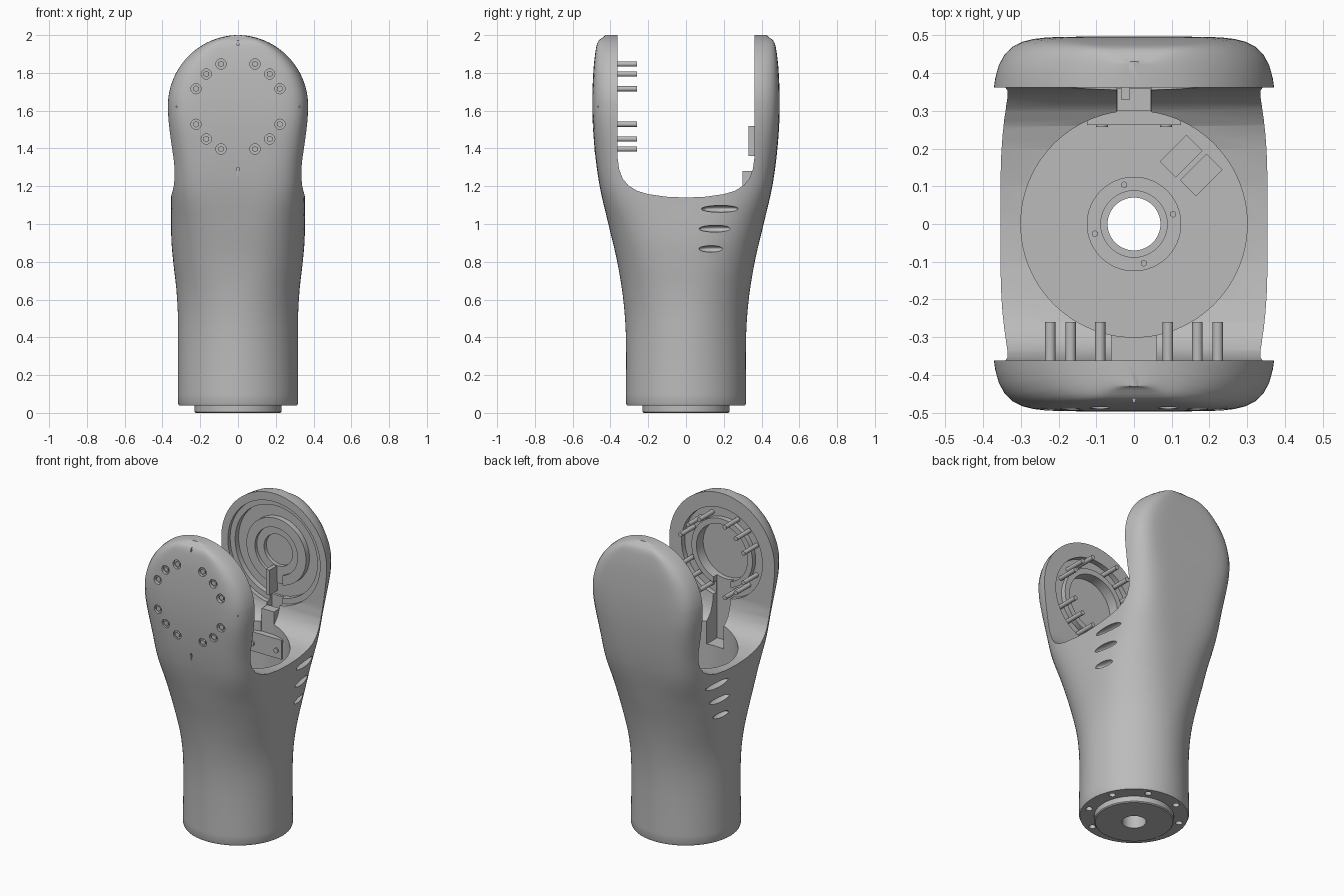
import bpy, bmesh, math
from math import sin, cos, pi, sqrt
from mathutils import Vector, Matrix

if "Cube" in bpy.data.objects:
    bpy.data.objects.remove(bpy.data.objects["Cube"])

grey = bpy.data.materials.new("satin_grey")
grey.use_nodes = True
COLOUR = (0.5, 0.5, 0.5, 1)
grey.diffuse_color = COLOUR
grey.node_tree.nodes["Principled BSDF"].inputs["Base Color"].default_value = COLOUR

HUB = 1.622      # height of the joint axis
HEAD = 0.378     # radius of the fork heads


def finish(name, bm):
    bmesh.ops.recalc_face_normals(bm, faces=bm.faces)
    mesh = bpy.data.meshes.new(name)
    bm.to_mesh(mesh)
    bm.free()
    mesh.materials.append(grey)
    ob = bpy.data.objects.new(name, mesh)
    bpy.context.collection.objects.link(ob)
    return ob


def loft(name, rings, wrap=False):
    """Skin a list of point rings, capped at the ends unless wrapped."""
    bm = bmesh.new()
    rows = [[bm.verts.new(p) for p in ring] for ring in rings]
    n = len(rows[0])
    pairs = list(zip(rows, rows[1:])) + ([(rows[-1], rows[0])] if wrap else [])
    for a, b in pairs:
        for i in range(n):
            j = (i + 1) % n
            bm.faces.new((a[i], a[j], b[j], b[i]))
    if not wrap:
        bm.faces.new(rows[0])
        bm.faces.new(rows[-1])
    return finish(name, bm)


def cylinder(name, r, start, end, sides=64):
    a, b = Vector(start), Vector(end)
    turn = Vector((0, 0, 1)).rotation_difference(b - a).to_matrix().to_4x4()
    bm = bmesh.new()
    bmesh.ops.create_cone(bm, cap_ends=True, segments=sides, radius1=r, radius2=r,
                          depth=(b - a).length,
                          matrix=Matrix.Translation((a + b) / 2) @ turn)
    return finish(name, bm)


def box(name, lo, hi, spin=0):
    lo, hi = Vector(lo), Vector(hi)
    bm = bmesh.new()
    bmesh.ops.create_cube(bm, size=1, matrix=Matrix.Translation((lo + hi) / 2)
                          @ Matrix.Rotation(spin, 4, "Z")
                          @ Matrix.Diagonal((*(hi - lo), 1)))
    return finish(name, bm)


def ring(name, profile, along_y=False, sides=64):
    """Revolve a closed (radius, height) profile about z, or about the joint axis."""
    rows = []
    for k in range(sides):
        c, s = cos(2 * pi * k / sides), sin(2 * pi * k / sides)
        rows.append([(r * c, h, HUB + r * s) if along_y else (r * c, r * s, h)
                     for r, h in profile])
    return loft(name, rows, wrap=True)


def groove(r1, r2, y1, y2):
    return ring("cutter", [(r1, y1), (r2, y1), (r2, y2), (r1, y2)], True)


def disc(r, y1, y2):
    return cylinder("cutter", r, (0, y1, HUB), (0, y2, HUB))


def cut(target, cutter):
    mod = target.modifiers.new("cut", "BOOLEAN")
    mod.operation, mod.solver, mod.object = "DIFFERENCE", "EXACT", cutter
    bpy.context.view_layer.update()
    mesh = bpy.data.meshes.new_from_object(
        target.evaluated_get(bpy.context.evaluated_depsgraph_get()))
    target.modifiers.clear()
    target.data = mesh
    bpy.data.objects.remove(cutter)


def smooth(ob, angle=32):
    bpy.ops.object.select_all(action="DESELECT")
    ob.select_set(True)
    bpy.context.view_layer.objects.active = ob
    bpy.ops.object.shade_smooth_by_angle(angle=math.radians(angle))


def curve(keys, z):
    """Smooth interpolation through (z, value) keys."""
    for i in range(len(keys) - 1):
        (z0, v0), (z1, v1) = keys[i], keys[i + 1]
        if z <= z1:
            slope = lambda k: 0 if k in (0, len(keys) - 1) else \
                (keys[k + 1][1] - keys[k - 1][1]) / (keys[k + 1][0] - keys[k - 1][0])
            t, h = (z - z0) / (z1 - z0), z1 - z0
            return (v0 * (1 + 2 * t) * (1 - t) ** 2 + v1 * t * t * (3 - 2 * t)
                    + h * (slope(i) * t * (1 - t) ** 2 - slope(i + 1) * t * t * (1 - t)))
    return keys[-1][1]


# Outer housing: round at the foot, becoming a flat-faced rounded head
width = [(0.04, .318), (0.5, .318), (0.65, .326), (0.8, .343), (0.92, .353),
         (1.15, .354), (1.3, .356), (1.45, .368), (HUB, HEAD)]
depth = [(0.04, .318), (0.4, .318), (0.6, .332), (0.8, .364), (1.0, .411), (1.2, .457),
         (1.4, .484), (1.6, .496), (1.8, .491), (1.92, .478), (1.97, .463), (2.0, .43)]
power = [(0.04, 2), (0.5, 2), (0.8, 2.4), (1.0, 3), (1.2, 4.4), (1.4, 5.5), (1.6, 7), (2.0, 7)]
levels = [0.04, 0.052] + [0.1 + 0.04 * k for k in range(38)]
levels += [HUB + HEAD * sin(a * pi / 60) for a in range(1, 30)]
SIDES = 112
rows = []
for z in levels:
    w = curve(width, z) if z <= HUB else sqrt(max(HEAD ** 2 - (z - HUB) ** 2, 0))
    d, n = curve(depth, z), curve(power, z)
    trim = 0.985 if z == 0.04 else 1
    row = []
    for k in range(SIDES):
        c, s = cos(2 * pi * k / SIDES), sin(2 * pi * k / SIDES)
        r = trim / (abs(c) ** n + abs(s) ** n) ** (1 / n)
        row.append((w * r * c, d * r * s, z))
    rows.append(row)
housing = loft("housing", rows)

# Fork opening
half = [(0, 1.14), (.1, 1.144), (.2, 1.158), (.26, 1.176), (.305, 1.204),
        (.335, 1.24), (.354, 1.29), (.362, 1.35), (.362, 2.2)]
opening = [(-y, z) for y, z in reversed(half[1:])] + half
cut(housing, loft("cutter", [[(x, y, z) for y, z in opening] for x in (-1, 1)]))

# Bore down the arm and the cable hole through the floor
cut(housing, cylinder("cutter", .3, (0, 0, .1), (0, 0, 1.5), 96))
cut(housing, cylinder("cutter", .07, (0, 0, -.1), (0, 0, .3)))

# Stepped seat in the back head
cut(housing, disc(.325, .2, .385))
cut(housing, groove(.21, .29, .3, .42))
cut(housing, disc(.15, .2, .405))
cut(housing, disc(.1, .2, .43))
cut(housing, box("cutter", (-.045, .25, 1.05), (.045, .405, HUB)))

# Bolt groove, central cup and cable channel in the front head
cut(housing, groove(.215, .285, -.395, -.2))
cut(housing, disc(.18, -.43, -.2))
cut(housing, box("cutter", (-.06, -.4, 1.05), (.06, -.25, HUB)))

# Bolts in counterbored holes around the front head
quarter = [(.09, .225), (.168, .172), (.222, .094)]
spots = [(sx * x, HUB + sz * z) for x, z in quarter for sx in (-1, 1) for sz in (-1, 1)]
for x, z in spots:
    cut(housing, cylinder("cutter", .027, (x, -.6, z), (x, -.472, z), 20))
for i, (x, z) in enumerate(spots):
    smooth(cylinder(f"bolt_{i + 1}", .014, (x, -.41, z), (x, -.26, z), 16))
    smooth(ring_head := cylinder(f"bolt_head_{i + 1}", .017, (x, -.484, z), (x, -.46, z), 6))

# Alignment notches on the front head
for dx, dz in ((0, 1), (0, -1), (1, 0), (-1, 0)):
    x, z = .345 * dx, HUB + .345 * dz
    a, b = .004 + .018 * abs(dx), .004 + .018 * abs(dz)
    cut(housing, box("cutter", (x - a, -.6, z - b), (x + a, -.462, z + b)))

# Lens-shaped finger grooves on both flanks
for y, z, length in ((.185, 1.08, .105), (.16, .975, .092), (.14, .868, .072)):
    for side in (-1, 1):
        bm = bmesh.new()
        bmesh.ops.create_uvsphere(bm, u_segments=24, v_segments=16, radius=1,
                                  matrix=Matrix.Translation((side * .348, y, z))
                                  @ Matrix.Diagonal((.036, length, .018, 1)))
        cut(housing, finish("cutter", bm))

# Screw holes in the foot
for k in range(8):
    a = pi / 8 + k * pi / 4
    x, y = .272 * cos(a), .272 * sin(a)
    cut(housing, cylinder("cutter", .02, (x, y, 0), (x, y, .08), 16))
smooth(housing)

# Foot spigot
smooth(ring("foot_spigot", [(.07, 0), (.224, 0), (.23, .006), (.23, .045), (.07, .045)]))

# Cable flange on the bore floor, with its screws
smooth(ring("cable_flange", [(.07, .099), (.125, .099), (.125, .13), (.088, .13),
                             (.088, .118), (.07, .118)]))
for k in range(4):
    a = math.radians(14 + 90 * k)
    x, y = .107 * cos(a), .107 * sin(a)
    cylinder(f"flange_screw_{k + 1}", .009, (x, y, .12), (x, y, .134), 6)

# Floor pads
for i, (x, y) in enumerate(((.125, .18), (.178, .13))):
    box(f"floor_pad_{i + 1}", (x - .05, y - .03, .099), (x + .05, y + .03, .105), pi / 4)

# Cable bracket below the back head
box("bracket_plate", (-.12, .265, 1.01), (.12, .3, 1.13))
box("bracket_lip", (-.125, .262, 1.115), (.125, .302, 1.135))
box("bracket_strut", (-.044, .3, 1.06), (.044, .36, 1.28))
box("cable_clip", (-.035, .33, 1.36), (-.01, .41, 1.52))
for i, x in enumerate((-.085, .085)):
    smooth(cylinder(f"bracket_screw_{i + 1}", .016, (x, .257, 1.06), (x, .27, 1.06), 16))
